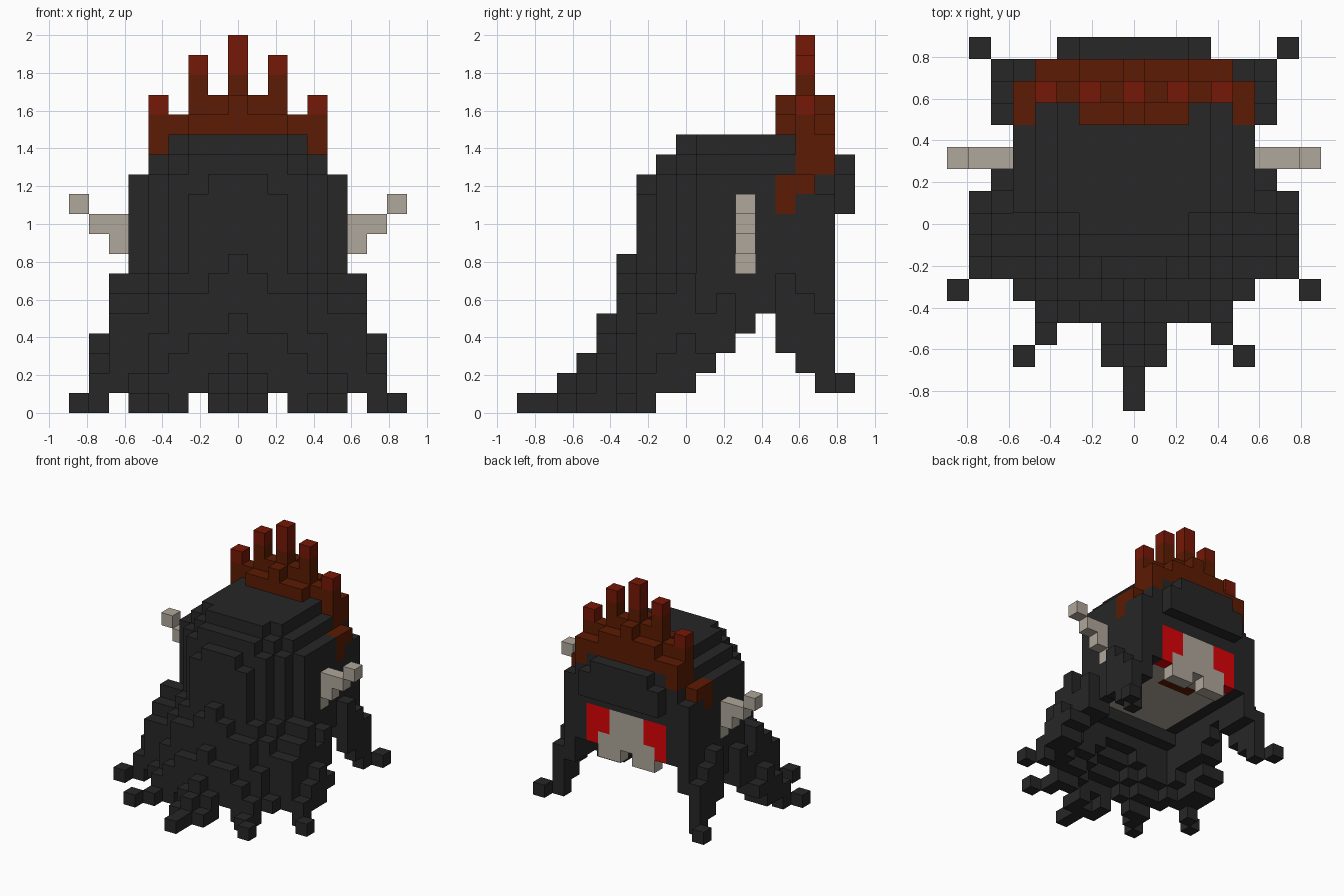
import bpy, bmesh
from mathutils import Vector

if "Cube" in bpy.data.objects:
    bpy.data.objects.remove(bpy.data.objects["Cube"])

S = 2 / 19  # block edge length


def material(name, rgb):
    m = bpy.data.materials.new(name)
    m.use_nodes = True
    m.diffuse_color = (*rgb, 1)
    b = m.node_tree.nodes["Principled BSDF"]
    b.inputs["Base Color"].default_value = (*rgb, 1)
    b.inputs["Roughness"].default_value = 0.9
    return m


mats = {
    "charcoal": material("charcoal", (0.02, 0.02, 0.02)),
    "brown": material("rust brown", (0.107, 0.011, 0.001)),
    "rust": material("rust red", (0.18, 0.009, 0.002)),
    "bone": material("bone grey", (0.43, 0.385, 0.327)),
    "red": material("bright red", (0.7, 0.001, 0.002)),
}
cells = {}  # (x, y, z) block -> (part, colour)


def fill(part, colour, xs, ys, zs):
    """Fill a block range (inclusive pairs), mirrored across x."""
    for x in range(xs[0], xs[1] + 1):
        for y in range(ys[0], ys[1] + 1):
            for z in range(zs[0], zs[1] + 1):
                cells[x, y, z] = cells[-x, y, z] = (part, colour)


def one(part, colour, x, y, z):
    fill(part, colour, (x, x), (y, y), (z, z))


# Hair: column heights outward from the centre line, row by row from the front
dome = [14, 14, 14, 14, 13, 12]
rows = [
    [2, 1],
    [3, 2],
    [5, 4, 4, 3, 2],
    [8, 7, 6, 6, 4, 2],
    [12, 12, 11, 7, 6, 5, 5, 2],
    [13, 13, 13, 12, 7, 6, 6, 3],
    [14, 14, 14, 13, 12, 7, 7, 4],
    dome + [5, 3],
    dome + [6],
    dome, dome, dome,
    [13] * 5 + [12],
    [13] * 5 + [11],
]


def underside(x, y):
    """Lowest hair block: an open stepped skirt, closed under the head."""
    if x >= 6:
        return max(1, y + 1)
    if x == 5:
        return max(1, min(5, max(min(y + 3, 3), y + 1)))
    if y > -2:
        return min(6, y + 6)
    return max(1, y + 6 - min(2, max(0, x - 1)))


for y, row in enumerate(rows, start=-6):
    for x, top in enumerate(row):
        fill("hair", "charcoal", (x, x), (y, y), (underside(x, y), top - 1))

# Locks touching the ground
fill("hair", "charcoal", (0, 0), (-8, -6), (0, 0))
fill("hair", "charcoal", (1, 1), (-6, -5), (0, 0))
fill("hair", "charcoal", (4, 4), (-5, -4), (0, 0))
for x, y in ((3, -4), (5, -6), (7, -2), (8, -3)):
    one("hair", "charcoal", x, y, 0)

# Rear locks
for y, low, high in ((5, 3, 6), (6, 2, 5), (7, 1, 4)):
    fill("rear_lock", "charcoal", (6, 6), (y, y), (low, high))
fill("rear_lock", "charcoal", (5, 5), (5, 7), (4, 4))
one("rear_lock", "charcoal", 7, 8, 1)

# Brow overhang, lower at its ends
fill("brow", "charcoal", (0, 3), (8, 8), (10, 11))
fill("brow", "charcoal", (0, 2), (8, 8), (12, 12))

# Face, eyes, teeth and underside of the head
fill("face", "bone", (0, 3), (0, 6), (6, 6))
fill("face", "bone", (0, 1), (7, 7), (6, 8))
fill("face", "red", (2, 3), (7, 7), (6, 8))
one("face", "bone", 2, 7, 6)
fill("face", "bone", (1, 2), (7, 7), (5, 5))
fill("face", "brown", (0, 1), (5, 5), (6, 6))

# Tusks
for x, z in ((5, 7), (6, 8), (6, 9), (7, 9), (8, 10)):
    one("tusks", "bone", x, 3, z)

# Crown band, side strips and spikes
fill("crown", "brown", (0, 4), (6, 7), (13, 13))
fill("crown", "brown", (4, 4), (6, 7), (12, 12))
fill("crown", "brown", (5, 5), (5, 6), (11, 11))
one("crown", "brown", 5, 5, 10)
fill("crown", "brown", (0, 4), (6, 6), (14, 14))
fill("crown", "brown", (0, 2), (5, 7), (14, 14))
fill("crown", "brown", (0, 2), (6, 6), (15, 15))
fill("crown", "brown", (0, 0), (5, 7), (15, 15))
for x, low, high in ((0, 17, 18), (2, 17, 17), (4, 15, 15)):
    fill("crown", "brown", (x, x), (6, 6), (14, low - 1))
    fill("crown", "rust", (x, x), (6, 6), (low, high))

# One mesh per part, keeping only the exposed block faces
axes = [Vector(a) * s for a in ((1, 0, 0), (0, 1, 0), (0, 0, 1)) for s in (1, -1)]
for part in sorted({p for p, c in cells.values()}):
    bm = bmesh.new()
    mesh = bpy.data.meshes.new(part)
    colours = sorted({c for p, c in cells.values() if p == part})
    for c in colours:
        mesh.materials.append(mats[c])
    for cell, (p, colour) in cells.items():
        if p != part:
            continue
        centre = Vector(cell) + Vector((0, 0, 0.5))
        for n in axes:
            if tuple(int(v) for v in Vector(cell) + n) in cells:
                continue
            u = Vector((n.y, n.z, n.x)) / 2
            w = n.cross(u)
            mid = centre + n / 2
            corners = (mid - u - w, mid + u - w, mid + u + w, mid - u + w)
            face = bm.faces.new([bm.verts.new(v * S) for v in corners])
            face.material_index = colours.index(colour)
    bmesh.ops.remove_doubles(bm, verts=bm.verts, dist=S / 100)
    bmesh.ops.recalc_face_normals(bm, faces=bm.faces)
    bm.to_mesh(mesh)
    bm.free()
    bpy.context.collection.objects.link(bpy.data.objects.new(part, mesh))
